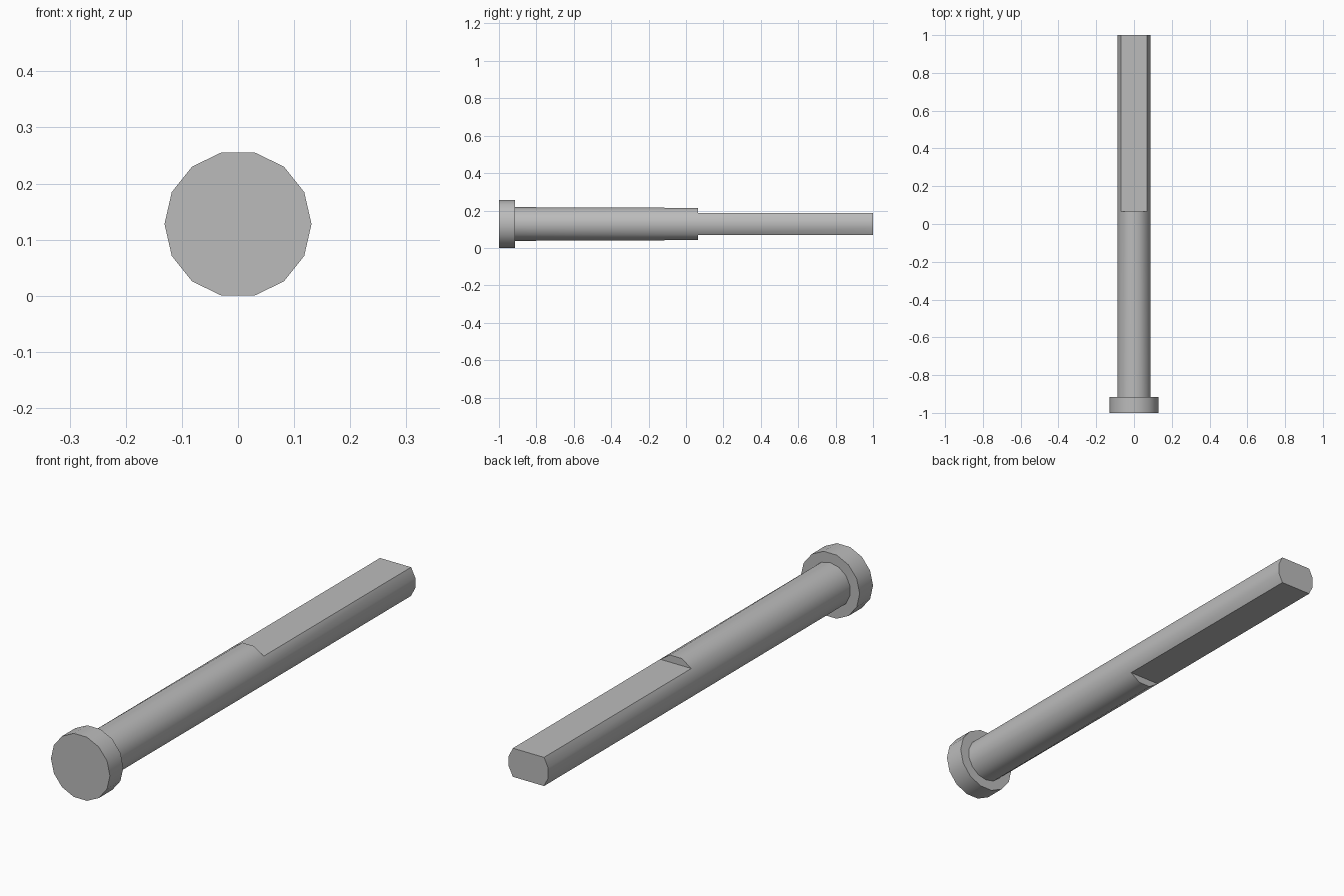
import bpy
import bmesh
from math import asin, cos, pi, sin, tau

AXIS_Z = 0.128
HEAD_R, SHAFT_R, FLAT = 0.131, 0.09, 0.0575
HEAD_BACK, SHOULDER, TAIL = -0.915, 0.065, 1.0

cube = bpy.data.objects.get("Cube")
if cube:
    bpy.data.objects.remove(cube, do_unlink=True)

grey = bpy.data.materials.new("plain grey metal")
grey.use_nodes = True
colour = (0.5, 0.5, 0.5, 1)
grey.diffuse_color = colour
grey.node_tree.nodes["Principled BSDF"].inputs["Base Color"].default_value = colour


def ring(bm, angles, radius, y):
    return [bm.verts.new((radius * cos(a), y, AXIS_Z + radius * sin(a))) for a in angles]


def bridge(bm, a, b):
    for i in range(len(a)):
        j = (i + 1) % len(a)
        bm.faces.new((a[i], a[j], b[j], b[i]))


def finish(bm, name):
    bmesh.ops.recalc_face_normals(bm, faces=bm.faces)
    mesh = bpy.data.meshes.new(name)
    bm.to_mesh(mesh)
    bm.free()
    mesh.materials.append(grey)
    obj = bpy.data.objects.new(name, mesh)
    bpy.context.collection.objects.link(obj)
    bpy.ops.object.select_all(action="DESELECT")
    obj.select_set(True)
    bpy.context.view_layer.objects.active = obj
    bpy.ops.object.shade_smooth_by_angle(angle=pi * 0.23)


# Head: short fourteen-sided disc
bm = bmesh.new()
angles = [tau * i / 14 for i in range(14)]
front = ring(bm, angles, HEAD_R, -1)
back = ring(bm, angles, HEAD_R, HEAD_BACK)
bridge(bm, front, back)
bm.faces.new(front)
bm.faces.new(back)
finish(bm, "head")

# Shaft: round near the head, with two flats cut along the tail
bm = bmesh.new()
corner = asin(FLAT / SHAFT_R)
stops = [-corner, corner, pi - corner, pi + corner, tau - corner]
tail_angles = [s + (e - s) * k / 3 for s, e in zip(stops, stops[1:]) for k in range(3)]
round_angles = [tau * (i - 0.5) / 14 for i in range(14)]
start = ring(bm, round_angles, SHAFT_R, HEAD_BACK)
mid = ring(bm, tail_angles, SHAFT_R, SHOULDER)
bm.faces.new(start)

# Round section: join the two rings with triangles, nearest angle first
i = j = 0
while i < len(start) or j < len(mid):
    a, b = start[i % len(start)], mid[j % len(mid)]
    next_a = (round_angles + [round_angles[0] + tau])[min(i + 1, len(start))]
    next_b = (tail_angles + [tail_angles[0] + tau])[min(j + 1, len(mid))]
    if j == len(mid) or (i < len(start) and next_a <= next_b):
        i += 1
        bm.faces.new((a, start[i % len(start)], b))
    else:
        j += 1
        bm.faces.new((a, mid[j % len(mid)], b))

# Shoulders: arc segments closed by the edge of each flat
bm.faces.new(mid[3:7])
bm.faces.new(mid[9:] + mid[:1])

# Tail: rounded sides between a flat top and a flat bottom
outline = mid[:4] + mid[6:10]
end = [bm.verts.new((v.co.x, TAIL, v.co.z)) for v in outline]
bridge(bm, outline, end)
bm.faces.new(end)
finish(bm, "shaft")
